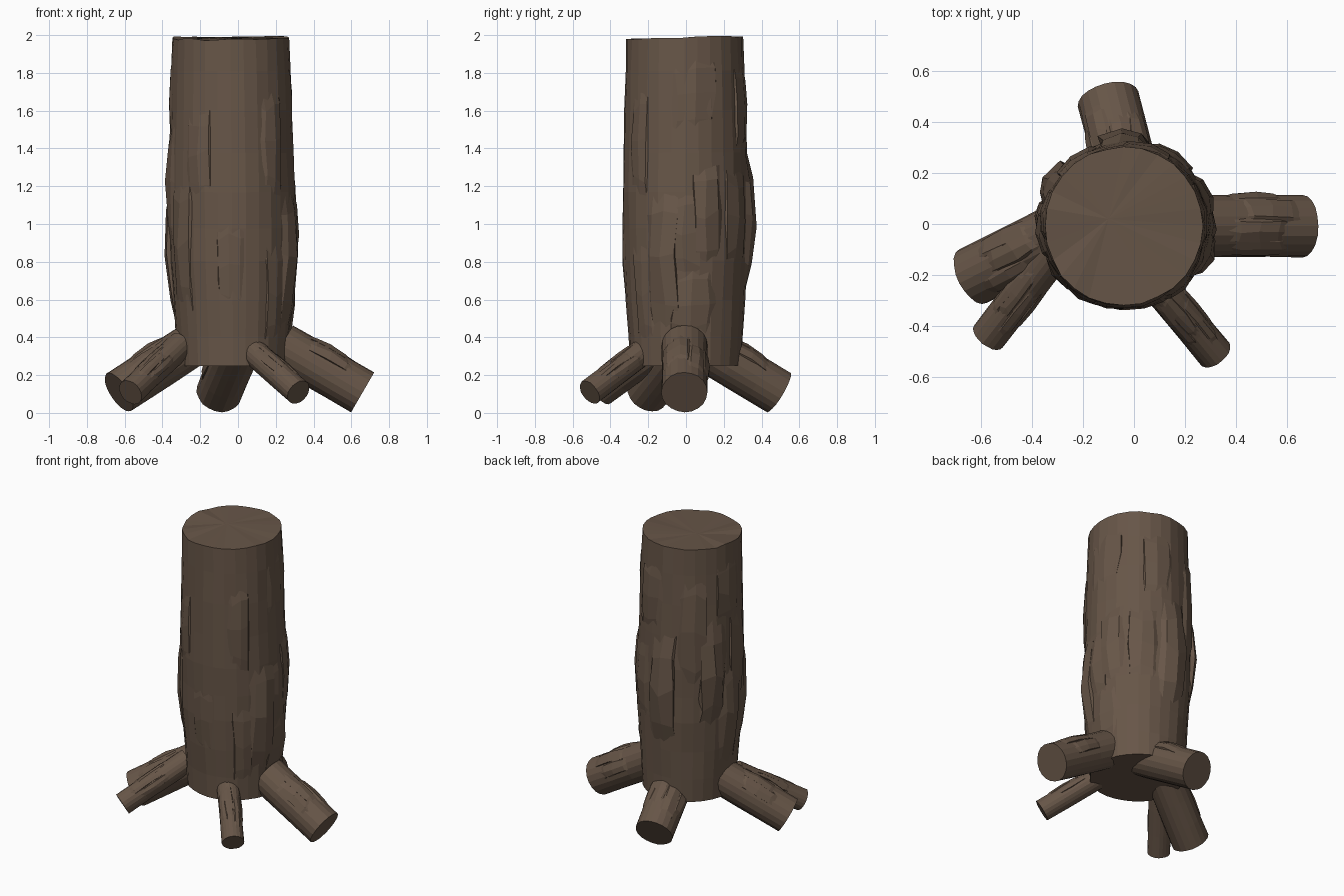
import bpy, bmesh, math, random
from mathutils import Vector

if "Cube" in bpy.data.objects:
    bpy.data.objects.remove(bpy.data.objects["Cube"])

random.seed(4)
bark = bpy.data.materials.new("bark brown")
bark.diffuse_color = (0.135, 0.092, 0.064, 1)
bark.use_nodes = True
bark.node_tree.nodes["Principled BSDF"].inputs["Base Color"].default_value = bark.diffuse_color


def surface(start, end, radii):
    """Return a function (t, degrees, lift) -> point on a tapered tube; radii = [(t, r), ...]."""
    a, b = Vector(start), Vector(end)
    d = (b - a).normalized()
    up = Vector((0, 0, 1))
    u = up.cross(d).normalized() if abs(d.z) < 0.9 else Vector((1, 0, 0))
    v = d.cross(u).normalized()

    def radius(t):
        for (t0, r0), (t1, r1) in zip(radii, radii[1:]):
            if t <= t1:
                return r0 + (r1 - r0) * (t - t0) / (t1 - t0)
        return radii[-1][1]

    def point(t, deg, lift=0.0):
        c = math.radians(deg)
        return a + (b - a) * t + (u * math.cos(c) + v * math.sin(c)) * (radius(t) + lift)
    return point


def skin(bm, rows, closed):
    """Join rows of vertices with quads."""
    for r0, r1 in zip(rows, rows[1:]):
        n = len(r0)
        for i in range(n if closed else n - 1):
            j = (i + 1) % n
            bm.faces.new((r0[i], r0[j], r1[j], r1[i]))


def plate(bm, point, ang, width, t0, t1, lift, step):
    """Raised bark flake with one steep side and one side that fades into the trunk."""
    cols = [-0.5, -0.46, -0.1, 0.25, 0.5] if step else [-0.5, -0.25, 0.1, 0.46, 0.5]
    high = [-0.02, 0.6, 1, 0.6, -0.02]
    rows = []
    for k, (f, g) in enumerate([(0, 0), (0.2, 0.45), (0.5, 1), (0.8, 0.55), (1, 0)]):
        row = []
        for c, h in zip(cols, high):
            jt = random.uniform(-0.05, 0.05) * (t1 - t0)
            l = h * g * lift * random.uniform(0.8, 1.05) if h > 0 and g > 0 else -0.008
            skew = random.uniform(-0.06, 0.06) * width
            t = min(0.97, max(0.01, t0 + (t1 - t0) * f + jt))
            row.append(bm.verts.new(point(t, ang + c * width + skew, l)))
        rows.append(row)
    skin(bm, rows, False)


def finish(bm, name):
    mesh = bpy.data.meshes.new(name)
    bm.to_mesh(mesh)
    bm.free()
    mesh.materials.append(bark)
    bpy.context.collection.objects.link(bpy.data.objects.new(name, mesh))


# Trunk: 28-sided lofted column with a wavy sawn top
trunk = surface((-0.025, 0.0, 0.25), (-0.04, -0.008, 1.985),
                [(0, 0.295), (0.09, 0.302), (0.32, 0.328), (0.5, 0.332), (0.78, 0.32), (1, 0.309)])
N = 28
bm = bmesh.new()
rows = []
for t in (0, 0.09, 0.2, 0.32, 0.42, 0.53, 0.65, 0.78, 0.9, 1):
    row = []
    for i in range(N):
        deg = 360 * i / N
        p = trunk(t, deg, random.uniform(-0.003, 0.004))
        if t == 1:
            p.z += 0.009 * math.sin(math.radians(deg)) + random.uniform(-0.006, 0.006)
        row.append(bm.verts.new(p))
    rows.append(row)
skin(bm, rows, True)
bm.faces.new(rows[0][::-1])
centre = bm.verts.new((-0.1, 0.02, 1.985))
for i in range(N):
    bm.faces.new((rows[-1][i], rows[-1][(i + 1) % N], centre))
finish(bm, "trunk")

# Bark flakes on the trunk: angle, width (degrees), start and end along trunk, lift
bm = bmesh.new()
for k, f in enumerate([
        (90, 36, 0.22, 0.66, 0.055), (57, 34, 0.28, 0.62, 0.022), (125, 34, 0.45, 0.9, 0.025),
        (152, 34, 0.3, 0.72, 0.045), (172, 30, 0.12, 0.55, 0.04), (190, 34, 0.35, 0.75, 0.025),
        (212, 34, 0.15, 0.6, 0.022), (22, 30, 0.3, 0.62, 0.035), (-5, 38, 0.26, 0.54, 0.025),
        (10, 50, 0.08, 0.3, 0.022), (-24, 34, 0.1, 0.55, 0.045), (-42, 30, 0.05, 0.4, 0.015),
        (-50, 26, 0.5, 0.86, 0.022), (-90, 30, 0.15, 0.45, 0.008), (5, 50, 0.7, 0.95, 0.012),
        (75, 40, 0.64, 0.93, 0.022), (235, 30, 0.5, 0.8, 0.015), (175, 40, 0.68, 0.95, 0.015)]):
    plate(bm, trunk, *f, k % 2)
finish(bm, "trunk_bark")

# Roots: end point, heading (degrees in plan), radius; all slope down about 31 degrees
for name, x, y, head, r in [
        ("right_root", 0.66, -0.008, 0, 0.122), ("back_root", -0.10, 0.49, 104, 0.122),
        ("left_root", -0.63, -0.205, 207, 0.118), ("front_left_root", -0.57, -0.44, 232, 0.072),
        ("front_right_root", 0.32, -0.51, -50, 0.07)]:
    end = Vector((x, y, 0.109))
    c, s = math.cos(math.radians(head)), math.sin(math.radians(head))
    length = 0.5
    start = end + Vector((-c, -s, 0.58)) * length * 0.86
    root = surface(start, end, [(0, r), (1, r)])
    bm = bmesh.new()
    rows = [[bm.verts.new(root(t, 360 * i / 20, random.uniform(-0.002, 0.002))) for i in range(20)]
            for t in (0, 0.35, 0.7, 1)]
    skin(bm, rows, True)
    bm.faces.new(rows[0][::-1])
    bm.faces.new(rows[-1])
    # bark flakes along the top of the root
    for k, (ang, t0, t1) in enumerate([(95, 0.15, 0.75), (60, 0.3, 0.9), (130, 0.2, 0.8), (20, 0.25, 0.8)]):
        plate(bm, root, ang, 50, t0, t1, 0.13 * r, k % 2)
    finish(bm, name)
